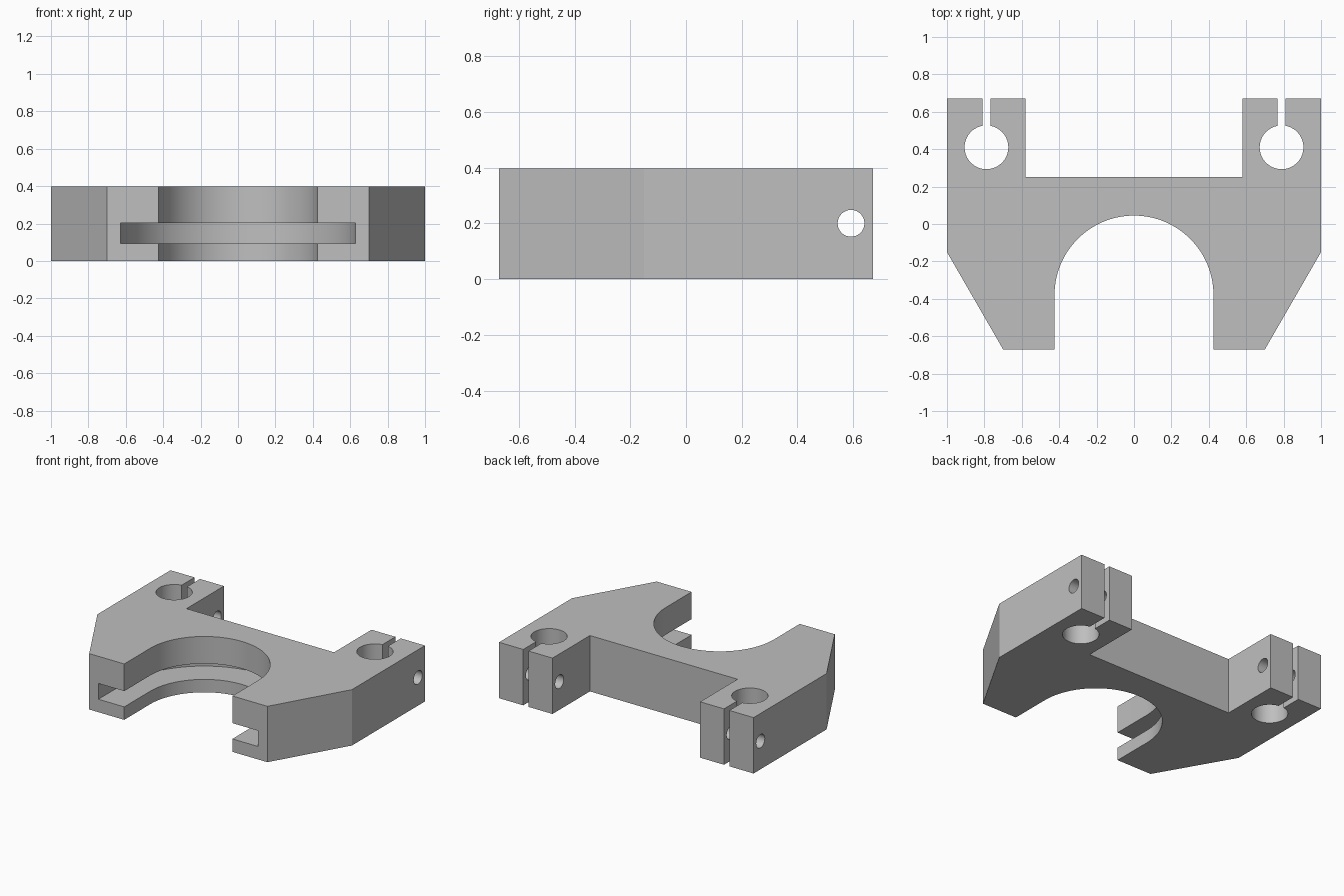
import bpy, bmesh, math

if "Cube" in bpy.data.objects:
    bpy.data.objects.remove(bpy.data.objects["Cube"], do_unlink=True)

HEIGHT = 0.397
BACK, FRONT = 0.67, -0.67
BORE_Y, BORE_R, GROOVE_R = -0.38, 0.425, 0.628
ROD_X, ROD_Y, ROD_R, SLIT = 0.789, 0.41, 0.117, 0.021


def arc(cx, cy, r, start, end, steps):
    angles = [math.radians(start + (end - start) * i / steps) for i in range(steps + 1)]
    return [(cx + r * math.cos(a), cy + r * math.sin(a)) for a in angles]


def extrude_profile(name, points, z0, z1):
    bm = bmesh.new()
    face = bm.faces.new([bm.verts.new((x, y, z0)) for x, y in points])
    result = bmesh.ops.extrude_face_region(bm, geom=[face])
    top = [v for v in result["geom"] if isinstance(v, bmesh.types.BMVert)]
    bmesh.ops.translate(bm, verts=top, vec=(0, 0, z1 - z0))
    bmesh.ops.recalc_face_normals(bm, faces=bm.faces)
    mesh = bpy.data.meshes.new(name)
    bm.to_mesh(mesh)
    bm.free()
    obj = bpy.data.objects.new(name, mesh)
    bpy.context.collection.objects.link(obj)
    return obj


def cut(target, cutter):
    mod = target.modifiers.new(cutter.name, "BOOLEAN")
    mod.operation = "DIFFERENCE"
    mod.solver = "EXACT"
    mod.object = cutter
    bpy.ops.object.select_all(action="DESELECT")
    target.select_set(True)
    bpy.context.view_layer.objects.active = target
    bpy.ops.object.modifier_apply(modifier=mod.name)
    bpy.data.objects.remove(cutter, do_unlink=True)


# Half outline: bore, front arm, slanted side, split rod clamp, back wall
gap = math.degrees(math.asin(SLIT / ROD_R))
half = arc(0, BORE_Y, BORE_R, 90, 0, 32)
half += [(BORE_R, FRONT), (0.70, FRONT), (1.0, -0.15), (1.0, BACK), (ROD_X + SLIT, BACK)]
half += arc(ROD_X, ROD_Y, ROD_R, 90 - gap, -270 + gap, 48)
half += [(ROD_X - SLIT, BACK), (0.58, BACK), (0.58, 0.25)]
outline = half + [(-x, y) for x, y in reversed(half[1:])]
body = extrude_profile("clamp_bracket", outline, 0, HEIGHT)

# Groove around the bore, open at the front
groove = arc(0, BORE_Y, GROOVE_R, 0, 180, 64) + [(-GROOVE_R, -0.8), (GROOVE_R, -0.8)]
cut(body, extrude_profile("groove_cutter", groove, 0.092, 0.204))

# Clamp screw holes, bored sideways through both rod clamps
bpy.ops.mesh.primitive_cylinder_add(vertices=40, radius=0.048, depth=2.2,
                                    location=(0, 0.592, 0.2),
                                    rotation=(0, math.pi / 2, 0))
bpy.context.object.name = "screw_hole_cutter"
cut(body, bpy.context.object)

# Plain grey material
grey = bpy.data.materials.new("plain grey")
grey.use_nodes = True
colour = (0.52, 0.52, 0.52, 1)
grey.diffuse_color = colour
grey.node_tree.nodes["Principled BSDF"].inputs["Base Color"].default_value = colour
body.data.materials.clear()
body.data.materials.append(grey)
bpy.ops.object.shade_smooth_by_angle(angle=math.radians(25))
